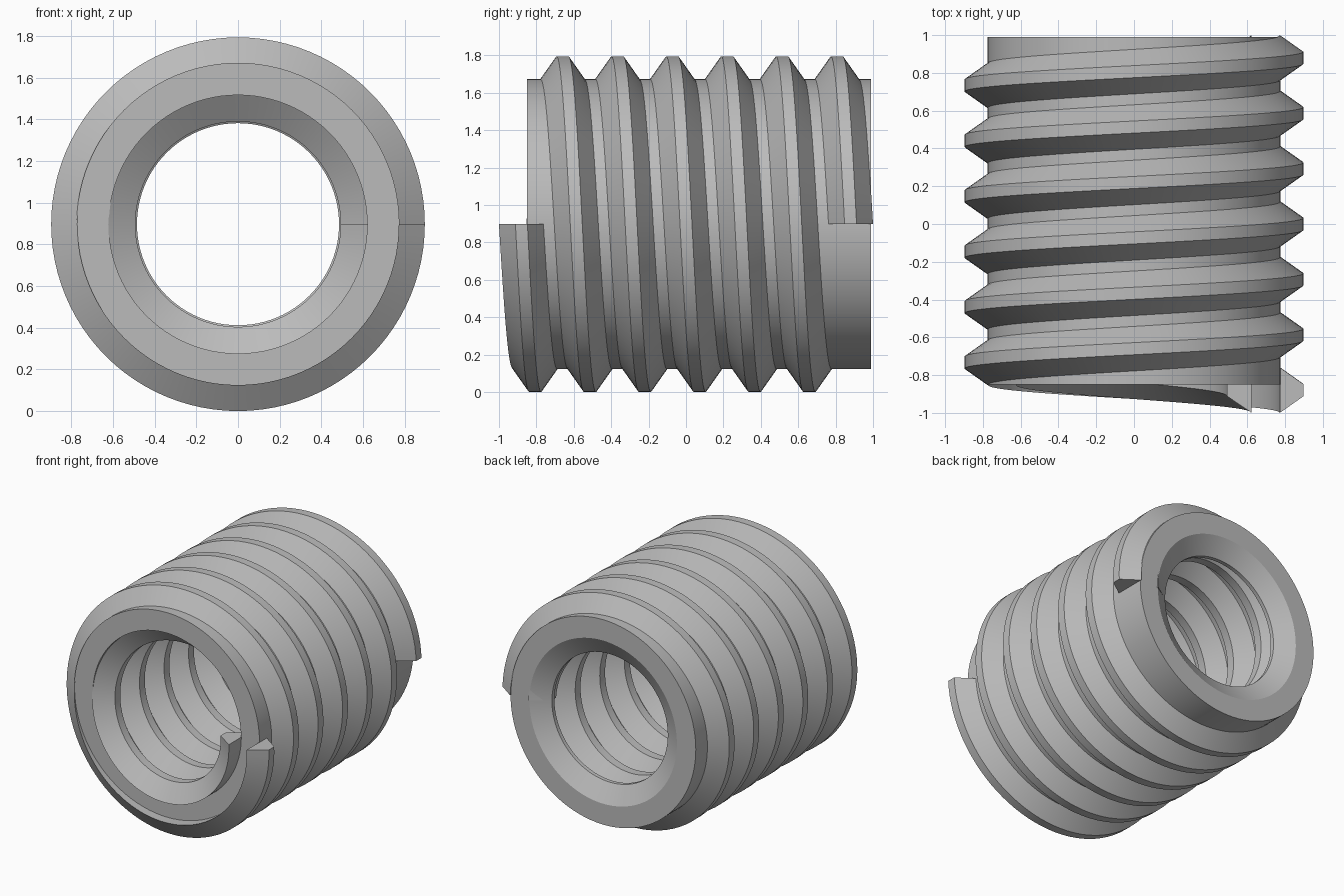
import bpy, bmesh, math

cube = bpy.data.objects.get("Cube")
if cube:
    bpy.data.objects.remove(cube)

SEGMENTS = 96          # per turn
TURNS = 6
START, END = 0.88, -0.88
AXIS_Z = 0.897

steel = bpy.data.materials.new("plain_grey")
steel.use_nodes = True
GREY = (0.5, 0.5, 0.5, 1)
steel.diffuse_color = GREY
steel.node_tree.nodes["Principled BSDF"].inputs["Base Color"].default_value = GREY


def sweep(name, profile, turns, travel, closed):
    """Sweep a closed (radius, y) profile round the y axis, with optional helical travel."""
    bm = bmesh.new()
    steps = int(SEGMENTS * turns)
    rings = []
    for i in range(steps if closed else steps + 1):
        a = math.tau * i / SEGMENTS
        shift = travel * i / steps
        rings.append([bm.verts.new((r * math.cos(a), y + shift, AXIS_Z + r * math.sin(a)))
                      for r, y in profile])
    pairs = list(zip(rings, rings[1:]))
    if closed:
        pairs.append((rings[-1], rings[0]))
    n = len(profile)
    for a, b in pairs:
        for k in range(n):
            bm.faces.new((a[k], a[(k + 1) % n], b[(k + 1) % n], b[k]))
    if not closed:
        bm.faces.new(rings[0])
        bm.faces.new(rings[-1])
    bmesh.ops.recalc_face_normals(bm, faces=bm.faces)
    mesh = bpy.data.meshes.new(name)
    bm.to_mesh(mesh)
    bm.free()
    mesh.materials.append(steel)
    obj = bpy.data.objects.new(name, mesh)
    bpy.context.collection.objects.link(obj)
    bpy.ops.object.select_all(action="DESELECT")
    obj.select_set(True)
    bpy.context.view_layer.objects.active = obj
    bpy.ops.object.shade_smooth_by_angle(angle=math.radians(25))
    return obj


def thread(name, root, crest):
    """Trapezoid ridge wound from the back end to the front end."""
    profile = [(root, START - 0.12), (crest, START - 0.032),
               (crest, START + 0.032), (root, START + 0.12)]
    return sweep(name, profile, TURNS, END - START, False)


# Tubular body with a countersunk lip at the back opening
sweep("sleeve_body",
      [(0.775, -0.85), (0.775, 0.99), (0.617, 0.99), (0.485, 0.91),
       (0.485, 0.88), (0.62, 0.80), (0.62, -0.85)],
      1, 0, True)

# External and internal threads
thread("outer_thread", 0.772, 0.897)
thread("inner_thread", 0.623, 0.493)
